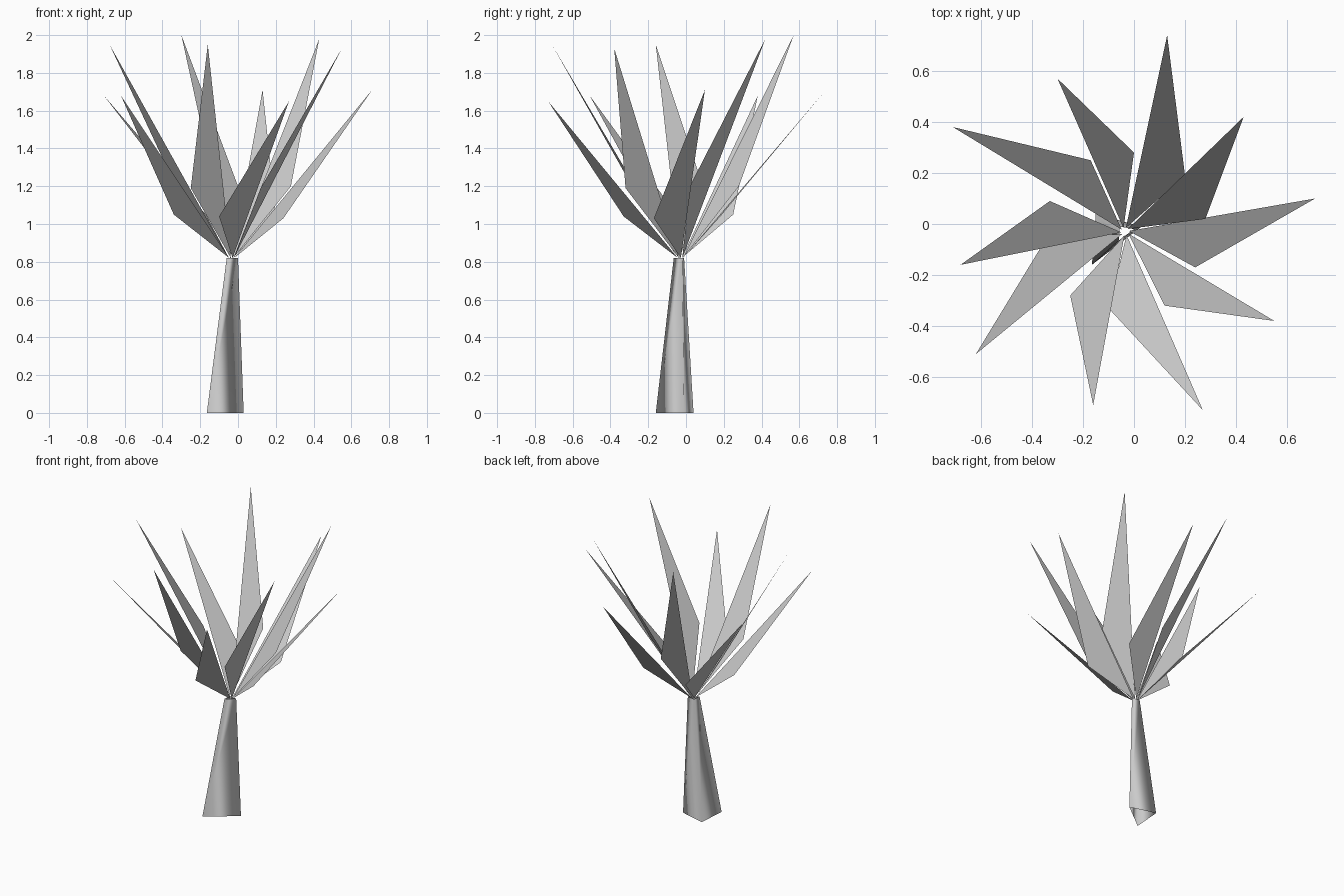
import bpy
from mathutils import Vector

if "Cube" in bpy.data.objects:
    bpy.data.objects.remove(bpy.data.objects["Cube"])


def make(name, verts, faces, smooth=False):
    me = bpy.data.meshes.new(name)
    me.from_pydata([tuple(v) for v in verts], [], faces)
    ob = bpy.data.objects.new(name, me)
    bpy.context.collection.objects.link(ob)
    for p in me.polygons:
        p.use_smooth = smooth
    return ob


# Leaning, tapered three-sided trunk, open at both ends
bottom = [(-0.165, -0.16, 0), (0.03, -0.01, 0), (-0.15, 0.04, 0)]
top = [(-0.06, -0.065, 0.82), (0.0, -0.02, 0.82), (-0.055, -0.01, 0.82)]
make("trunk", bottom + top,
     [(i, (i + 1) % 3, (i + 1) % 3 + 3, i + 3) for i in range(3)], True)

# Leaves: flat triangles (tip, side corner), alternating low and high rings
low_leaves = [
    ((0.13, 0.74, 1.71), (0.20, 0.19, 1.05)),
    ((0.71, 0.10, 1.71), (0.24, -0.17, 1.03)),
    ((0.27, -0.73, 1.65), (-0.10, -0.33, 1.04)),
    ((-0.62, -0.51, 1.68), (-0.34, -0.05, 1.05)),
    ((-0.71, 0.38, 1.68), (-0.17, 0.25, 1.05)),
]
high_leaves = [
    ((0.43, 0.42, 1.98), (0.28, 0.02, 1.20)),
    ((0.55, -0.38, 1.93), (0.12, -0.32, 1.19)),
    ((-0.16, -0.71, 1.95), (-0.25, -0.28, 1.19)),
    ((-0.68, -0.16, 1.95), (-0.33, 0.09, 1.20)),
    ((-0.30, 0.57, 2.00), (0.0, 0.28, 1.20)),
]
crown = Vector((-0.035, -0.03, 0.82))
for ring, leaves in (("low", low_leaves), ("high", high_leaves)):
    for i, (tip, corner) in enumerate(leaves):
        out = Vector((tip[0], tip[1], 0)) - Vector((crown.x, crown.y, 0))
        base = crown + out.normalized() * 0.015
        make(f"{ring}_leaf_{i + 1}", [base, corner, tip], [(0, 1, 2)])
